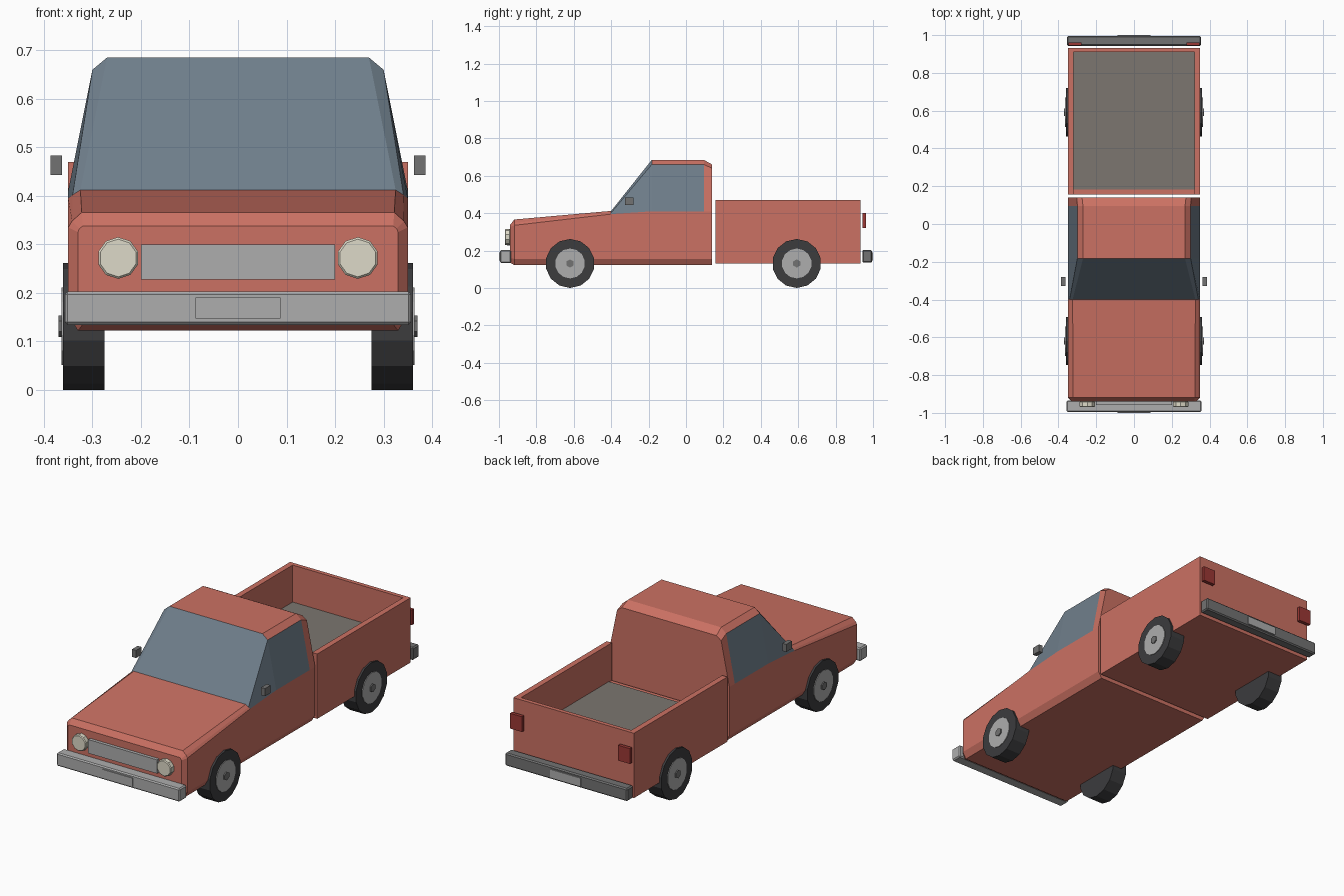
import bpy, bmesh, math
from mathutils import Matrix

if "Cube" in bpy.data.objects:
    bpy.data.objects.remove(bpy.data.objects["Cube"])


def material(name, rgb):
    m = bpy.data.materials.new(name)
    m.diffuse_color = (*rgb, 1)
    m.use_nodes = True
    m.node_tree.nodes["Principled BSDF"].inputs["Base Color"].default_value = m.diffuse_color
    return m


RED = material("red_paint", (0.60, 0.165, 0.125))
GLASS = material("glass", (0.16, 0.21, 0.26))
TYRE = material("rubber", (0.045, 0.045, 0.048))
LAMP = material("lamp", (0.73, 0.70, 0.58))
TAIL = material("tail_red", (0.33, 0.04, 0.035))
FLOOR = material("bed_liner", (0.20, 0.18, 0.16))
CHROME = material("light_grey", (0.42, 0.42, 0.42))
DARK = material("mid_grey", (0.17, 0.17, 0.17))


def finish(name, bm, *mats):
    bmesh.ops.recalc_face_normals(bm, faces=bm.faces)
    me = bpy.data.meshes.new(name)
    bm.to_mesh(me)
    bm.free()
    for m in mats:
        me.materials.append(m)
    ob = bpy.data.objects.new(name, me)
    bpy.context.collection.objects.link(ob)
    return ob


def box(name, x, y, z, mat, bevel=0):
    bm = bmesh.new()
    bmesh.ops.create_cube(bm, size=1)
    for v in bm.verts:
        for i, (a, b) in enumerate((x, y, z)):
            v.co[i] = a if v.co[i] < 0 else b
    if bevel:
        bmesh.ops.bevel(bm, geom=bm.edges[:], offset=bevel, segments=1, affect='EDGES')
    return finish(name, bm, mat)


def cylinder(name, center, radius, depth, axis, sides, mat, bevel=0):
    bm = bmesh.new()
    bmesh.ops.create_cone(bm, cap_ends=True, segments=sides, radius1=radius,
                          radius2=radius, depth=depth)
    if bevel:
        rims = [e for e in bm.edges if abs(e.verts[0].co.z - e.verts[1].co.z) < 1e-5]
        bmesh.ops.bevel(bm, geom=rims, offset=bevel, segments=1, affect='EDGES')
    # put a corner of the polygon at the bottom
    if axis == 'X':
        rot = Matrix.Rotation(math.pi / 2, 4, 'Y')
        first = bm.verts[:][0].co.copy()
        a = math.atan2(first.y, first.x)
        rot = rot @ Matrix.Rotation(-a, 4, 'Z')
    else:
        rot = Matrix.Rotation(math.pi / 2, 4, 'X')
    bmesh.ops.transform(bm, matrix=Matrix.Translation(center) @ rot, verts=bm.verts)
    return finish(name, bm, mat)


# Cab and hood: half cross-sections (x, z) lofted along y
low = [(0.33, 0.122), (0.35, 0.155)]
roof = [(0.35, 0.41), (0.30, 0.66), (0.27, 0.685)]
sections = [
    (-0.94, [(0.32, 0.135), (0.33, 0.16), (0.33, 0.325), (0.327, 0.332), (0.32, 0.338)]),
    (-0.918, low + [(0.35, 0.335), (0.342, 0.348), (0.322, 0.366)]),
    (-0.40, low + [(0.35, 0.395), (0.341, 0.402), (0.325, 0.412)]),
    (-0.183, low + roof),
    (0.095, low + roof),
    (0.14, low + [(0.35, 0.41), (0.302, 0.64), (0.275, 0.66)]),
]
bm = bmesh.new()
rings = []
for y, half in sections:
    ring = half + [(-x, z) for x, z in reversed(half)]
    rings.append([bm.verts.new((x, y, z)) for x, z in ring])
for s, (r0, r1) in enumerate(zip(rings, rings[1:])):
    for i in range(10):
        j = (i + 1) % 10
        f = bm.faces.new((r0[i], r0[j], r1[j], r1[i]))
        # windscreen and side windows
        if (s == 2 and 2 <= i <= 6) or (s == 3 and i in (2, 6)):
            f.material_index = 1
bm.faces.new(rings[0])
bm.faces.new(rings[-1])
finish("cab", bm, RED, GLASS)

# Cargo bed: base, side walls, tailgate, floor
box("bed_base", (-0.35, 0.35), (0.157, 0.932), (0.13, 0.272), RED)
for s, side in ((1, "right"), (-1, "left")):
    box(f"bed_wall_{side}", sorted((s * 0.32, s * 0.35)), (0.157, 0.932), (0.272, 0.47), RED)
box("tailgate", (-0.32, 0.32), (0.91, 0.932), (0.272, 0.47), RED)
box("bed_floor", (-0.32, 0.32), (0.182, 0.91), (0.268, 0.276), FLOOR)

# Bumpers, plates and grille
box("front_bumper", (-0.357, 0.357), (-0.995, -0.935), (0.134, 0.203), CHROME, 0.006)
box("front_plate", (-0.088, 0.088), (-1.0, -0.99), (0.147, 0.19), CHROME)
box("rear_bumper", (-0.355, 0.355), (0.943, 0.995), (0.136, 0.203), DARK, 0.006)
box("rear_plate", (-0.088, 0.088), (0.99, 1.0), (0.147, 0.19), CHROME)
box("grille", (-0.20, 0.20), (-0.957, -0.935), (0.228, 0.30), CHROME)

# Lights, mirrors and wheels on both sides
for s, side in ((1, "right"), (-1, "left")):
    cylinder(f"headlight_{side}", (s * 0.247, -0.954, 0.272), 0.043, 0.03, 'Y', 10, LAMP, 0.004)
    box(f"tail_light_{side}", sorted((s * 0.278, s * 0.348)), (0.944, 0.962), (0.32, 0.40), TAIL)
    box(f"mirror_{side}", sorted((s * 0.363, s * 0.386)), (-0.327, -0.28), (0.443, 0.483), DARK)
    for y, end in ((-0.62, "front"), (0.592, "rear")):
        cylinder(f"tyre_{end}_{side}", (s * 0.318, y, 0.131), 0.131, 0.085, 'X', 14, TYRE)
        cylinder(f"hub_{end}_{side}", (s * 0.345, y, 0.131), 0.08, 0.038, 'X', 14, CHROME)
        cylinder(f"hub_cap_{end}_{side}", (s * 0.355, y, 0.131), 0.022, 0.03, 'X', 6, DARK)
